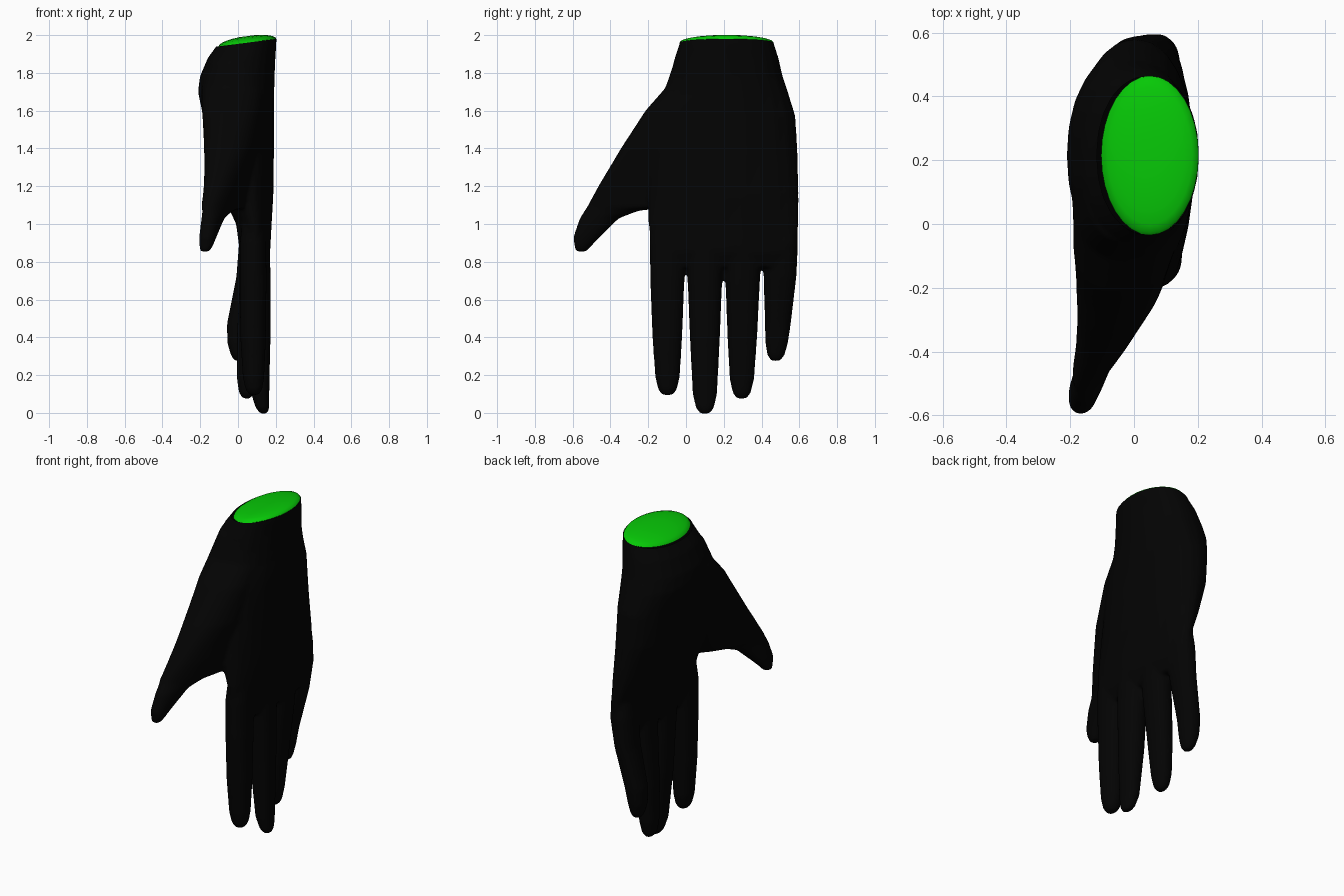
import bpy, bmesh, math
from mathutils import Vector


def material(name, colour):
    m = bpy.data.materials.new(name)
    m.diffuse_color = (*colour, 1)
    return m


def loft(bm, sections, power=2.0, sides=24):
    """Closed skin over horizontal slices: (z, xmin, xmax, ymin, ymax, skew)."""
    rings = []
    for z, x0, x1, y0, y1, skew in sections:
        ring = []
        for i in range(sides):
            a = 2 * math.pi * i / sides
            c, s = math.cos(a), math.sin(a)
            u = math.copysign(abs(c) ** (2 / power), c)
            v = math.copysign(abs(s) ** (2 / power), s)
            dy = v * (y1 - y0) / 2
            ring.append(bm.verts.new(((x0 + x1) / 2 + u * (x1 - x0) / 2 + skew * dy,
                                      (y0 + y1) / 2 + dy, z)))
        rings.append(ring)
    for a, b in zip(rings, rings[1:]):
        for i in range(sides):
            j = (i + 1) % sides
            bm.faces.new((a[i], a[j], b[j], b[i]))
    bm.faces.new(rings[0][::-1])
    bm.faces.new(rings[-1])


def finger(bm, sections):
    """Slices given as (z, x, half depth, y, half width); the root tapers into the palm."""
    root = (1.15, 0.085, 0.05, sections[-1][3], 0.06)
    loft(bm, [(z, x - hx, x + hx, y - hy, y + hy, 0) for z, x, hx, y, hy in sections + [root]], 2.2)


bm = bmesh.new()

# Palm and wrist (runs past the cut line)
loft(bm, [(0.77, 0.045, 0.14, -0.15, 0.55, 0), (0.85, 0.01, 0.17, -0.185, 0.587, 0),
          (1.00, -0.01, 0.178, -0.20, 0.597, 0), (1.15, -0.08, 0.187, -0.20, 0.597, 0),
          (1.37, -0.16, 0.19, -0.19, 0.592, 0), (1.57, -0.185, 0.19, -0.17, 0.58, 0),
          (1.70, -0.212, 0.192, -0.11, 0.54, 0), (1.78, -0.202, 0.194, -0.085, 0.513, 0),
          (1.88, -0.16, 0.198, -0.06, 0.49, 0), (1.95, -0.108, 0.203, -0.037, 0.467, 0),
          (2.05, -0.08, 0.205, -0.01, 0.445, 0)], 2.15)

# Thumb with its web
loft(bm, [(0.855, -0.20, -0.15, -0.585, -0.525, 0), (0.89, -0.205, -0.13, -0.592, -0.495, 0),
          (0.93, -0.205, -0.115, -0.597, -0.455, 0.1), (1.03, -0.185, -0.08, -0.563, -0.355, 0.25),
          (1.07, -0.165, -0.05, -0.538, -0.25, 0.35), (1.09, -0.15, 0.0, -0.525, -0.08, 0.38),
          (1.20, -0.15, 0.045, -0.465, 0.0, 0.32), (1.40, -0.17, 0.11, -0.345, 0.10, 0.20),
          (1.60, -0.19, 0.14, -0.215, 0.20, 0.08), (1.72, -0.195, 0.15, -0.11, 0.30, 0),
          (1.86, -0.155, 0.15, -0.062, 0.35, 0)], 2.4)

# Index, middle, ring and little fingers
finger(bm, [(0.095, 0.085, 0.025, -0.098, 0.03), (0.125, 0.084, 0.045, -0.098, 0.05),
            (0.19, 0.082, 0.057, -0.098, 0.065), (0.40, 0.08, 0.068, -0.099, 0.079),
            (0.68, 0.08, 0.071, -0.099, 0.09), (0.90, 0.08, 0.07, -0.095, 0.097)])
finger(bm, [(-0.005, 0.137, 0.018, 0.1, 0.025), (0.025, 0.13, 0.036, 0.1, 0.048),
            (0.10, 0.118, 0.048, 0.1, 0.065), (0.40, 0.105, 0.067, 0.1, 0.08),
            (0.68, 0.098, 0.074, 0.1, 0.091), (0.90, 0.09, 0.08, 0.1, 0.1)])
finger(bm, [(0.075, 0.047, 0.02, 0.295, 0.025), (0.105, 0.045, 0.04, 0.295, 0.048),
            (0.18, 0.046, 0.052, 0.296, 0.065), (0.40, 0.058, 0.064, 0.298, 0.079),
            (0.68, 0.08, 0.072, 0.30, 0.091), (0.90, 0.09, 0.08, 0.3, 0.1)])
finger(bm, [(0.275, 0.003, 0.022, 0.475, 0.024), (0.305, 0.0, 0.038, 0.476, 0.046),
            (0.37, -0.003, 0.054, 0.48, 0.06), (0.47, 0.003, 0.062, 0.486, 0.069),
            (0.72, 0.055, 0.064, 0.498, 0.087), (0.90, 0.075, 0.07, 0.5, 0.094)])

bmesh.ops.recalc_face_normals(bm, faces=bm.faces)
mesh = bpy.data.meshes.new("glove")
bm.to_mesh(mesh)
bm.free()
glove = bpy.data.objects.new("glove", mesh)
bpy.context.collection.objects.link(glove)

# Fuse the lofts into one soft skin
remesh = glove.modifiers.new("fuse", "REMESH")
remesh.mode = "VOXEL"
remesh.voxel_size = 0.009
soft = glove.modifiers.new("soften", "SMOOTH")
soft.factor = 0.5
soft.iterations = 14
bpy.context.view_layer.objects.active = glove
for name in ("fuse", "soften"):
    bpy.ops.object.modifier_apply(modifier=name)

# Trim the wrist along a slanted plane
centre = Vector((0.05, 0.215, 1.96))
normal = Vector((-0.13, 0, 1)).normalized()
bm = bmesh.new()
bm.from_mesh(glove.data)
bmesh.ops.bisect_plane(bm, geom=bm.verts[:] + bm.edges[:] + bm.faces[:],
                       plane_co=centre, plane_no=normal, clear_outer=True)
for f in bm.faces:
    f.smooth = True
bm.to_mesh(glove.data)
bm.free()
glove.data.materials.clear()
glove.data.materials.append(material("black", (0.001, 0.001, 0.001)))

# Shallow domed wrist cap
bm = bmesh.new()
rings = []
for k in range(6):
    t = k / 6 * math.pi / 2
    r, h = math.cos(t), 0.036 * math.sin(t)
    rings.append([bm.verts.new((0.05 + 0.153 * r * math.cos(a), 0.215 + 0.25 * r * math.sin(a),
                                centre.z + 0.13 * 0.153 * r * math.cos(a) + h))
                  for a in (2 * math.pi * i / 32 for i in range(32))])
for a, b in zip(rings, rings[1:]):
    for i in range(32):
        j = (i + 1) % 32
        bm.faces.new((a[i], a[j], b[j], b[i]))
bm.faces.new(rings[-1])
for f in bm.faces:
    f.smooth = True
mesh = bpy.data.meshes.new("wrist_cap")
bm.to_mesh(mesh)
bm.free()
cap = bpy.data.objects.new("wrist_cap", mesh)
bpy.context.collection.objects.link(cap)
mesh.materials.append(material("green", (0.002, 0.58, 0.002)))
